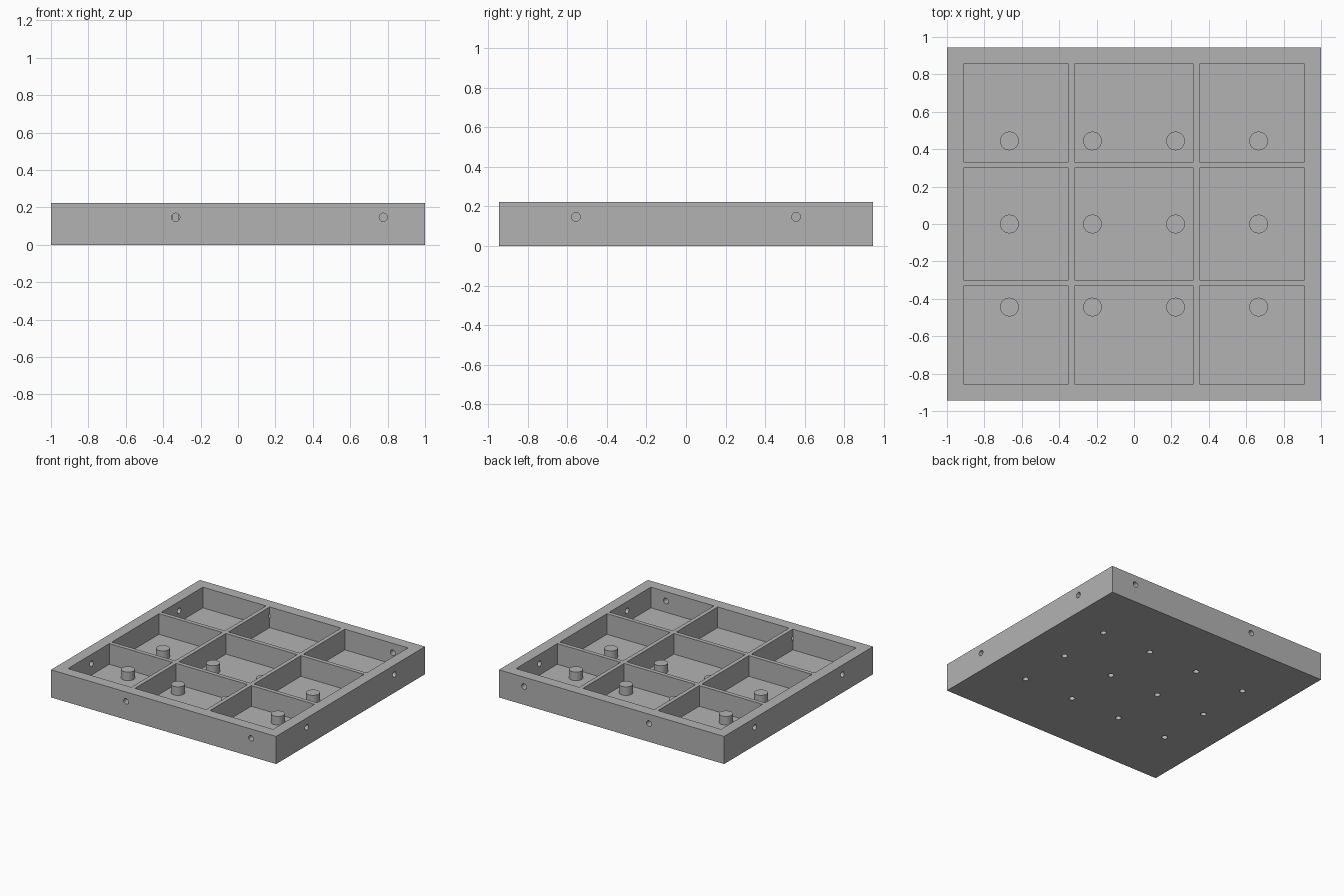
import bpy
import bmesh
from math import pi
from mathutils import Matrix, Vector

if "Cube" in bpy.data.objects:
    bpy.data.objects.remove(bpy.data.objects["Cube"])

HALF_X, HALF_Y, HEIGHT = 1.0, 0.944, 0.222
WALL, RIB, FLOOR = 0.089, 0.033, 0.056
PEG_R, PEG_TOP, HOLE_R = 0.05, 0.125, 0.022

grey = bpy.data.materials.new("plain_grey")
grey.use_nodes = True
colour = (0.45, 0.45, 0.45, 1)
grey.diffuse_color = colour
grey.node_tree.nodes["Principled BSDF"].inputs["Base Color"].default_value = colour


def add_box(bm, low, high):
    low, high = Vector(low), Vector(high)
    matrix = Matrix.Translation((low + high) / 2) @ Matrix.Diagonal((*(high - low), 1))
    bmesh.ops.create_cube(bm, size=1, matrix=matrix)


def add_rod(bm, start, end, radius):
    start, end = Vector(start), Vector(end)
    turn = (end - start).to_track_quat("Z", "Y").to_matrix().to_4x4()
    bmesh.ops.create_cone(bm, cap_ends=True, segments=40, radius1=radius, radius2=radius,
                          depth=(end - start).length,
                          matrix=Matrix.Translation((start + end) / 2) @ turn)


def make_object(name, bm):
    mesh = bpy.data.meshes.new(name)
    bm.to_mesh(mesh)
    bm.free()
    mesh.materials.append(grey)
    obj = bpy.data.objects.new(name, mesh)
    bpy.context.collection.objects.link(obj)
    return obj


def combine(target, name, bm, operation):
    helper = make_object(name, bm)
    helper.hide_render = True
    mod = target.modifiers.new(name, "BOOLEAN")
    mod.operation, mod.solver, mod.object = operation, "EXACT", helper
    bpy.context.view_layer.objects.active = target
    bpy.ops.object.modifier_apply(modifier=name)
    bpy.data.objects.remove(helper)


def spans(half):
    # Three openings separated by ribs centred on the thirds
    edge, inner, outer = half - WALL, half / 3 - RIB / 2, half / 3 + RIB / 2
    return [(-edge, -outer), (-inner, inner), (outer, edge)]


# Solid block
bm = bmesh.new()
add_box(bm, (-HALF_X, -HALF_Y, 0), (HALF_X, HALF_Y, HEIGHT))
tray = make_object("compartment_tray", bm)

# Nine compartments
bm = bmesh.new()
for x0, x1 in spans(HALF_X):
    for y0, y1 in spans(HALF_Y):
        add_box(bm, (x0, y0, FLOOR), (x1, y1, HEIGHT + 0.1))
combine(tray, "compartment_cutter", bm, "DIFFERENCE")

# Pegs on the floor
peg_places = [(x * 0.222, y * 0.444) for x in (-3, -1, 1, 3) for y in (-1, 0, 1)]
bm = bmesh.new()
for x, y in peg_places:
    add_rod(bm, (x, y, FLOOR / 2), (x, y, PEG_TOP), PEG_R)
combine(tray, "pegs", bm, "UNION")

# Blind holes under the pegs and round holes through the outer walls
bm = bmesh.new()
for x, y in peg_places:
    add_rod(bm, (x, y, -0.05), (x, y, 0.09), HOLE_R)
hole_z = 0.147
for side in (-1, 1):
    for x in (-0.333, 0.777):
        add_rod(bm, (x, side * (HALF_Y - WALL - 0.01), hole_z),
                (x, side * (HALF_Y + 0.05), hole_z), HOLE_R)
    for y in (-0.556, 0.556):
        add_rod(bm, (side * (HALF_X - WALL - 0.01), y, hole_z),
                (side * (HALF_X + 0.05), y, hole_z), HOLE_R)
combine(tray, "hole_cutter", bm, "DIFFERENCE")

# Smooth round parts, crisp edges
bpy.ops.object.select_all(action="DESELECT")
tray.select_set(True)
bpy.context.view_layer.objects.active = tray
bpy.ops.object.shade_smooth_by_angle(angle=pi / 6)
